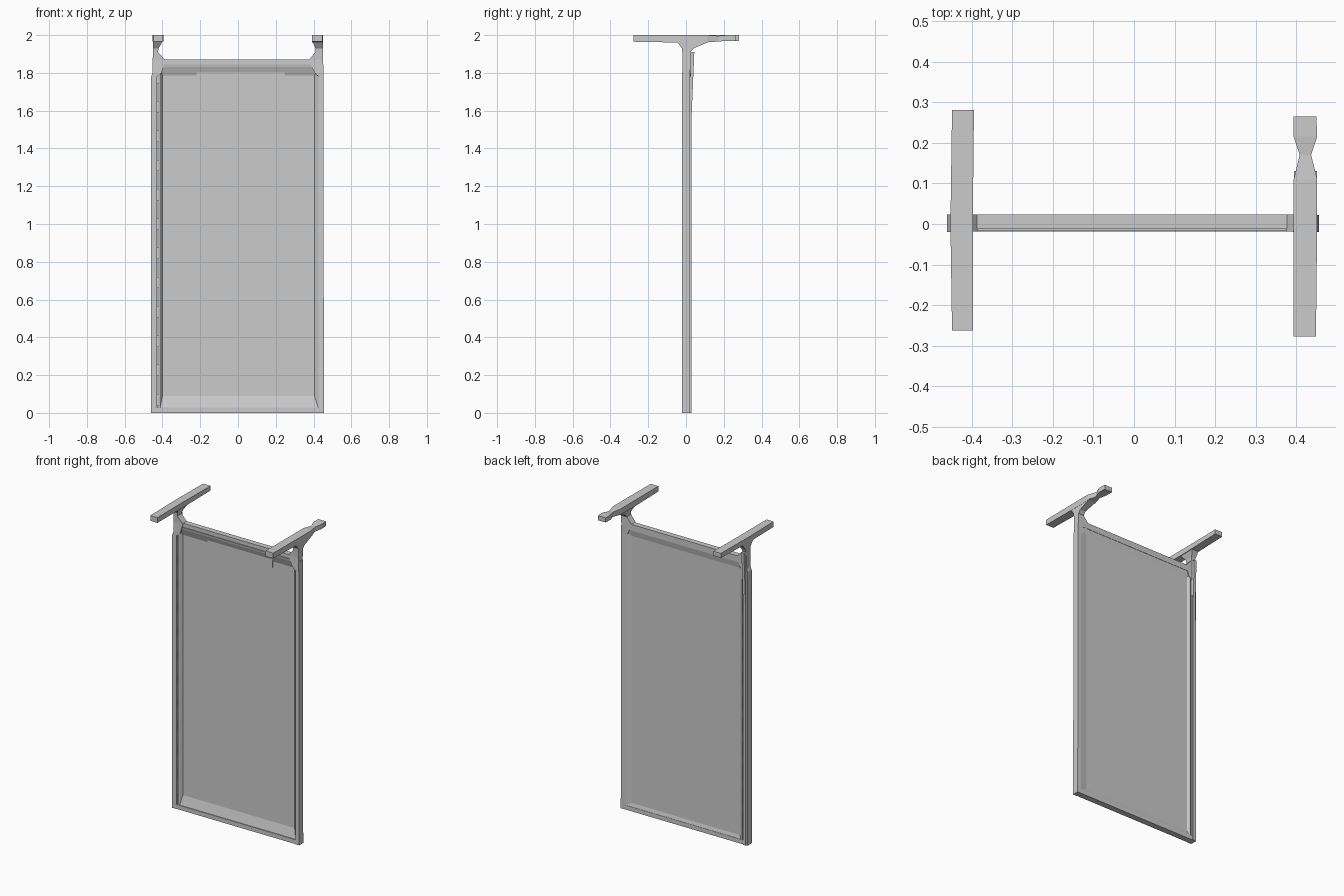
import bpy, bmesh


def loft(name, sections):
    """Skin a list of four-point sections and cap both ends."""
    bm = bmesh.new()
    rings = [[bm.verts.new(p) for p in s] for s in sections]
    for a, b in zip(rings, rings[1:]):
        for i in range(4):
            j = (i + 1) % 4
            bm.faces.new((a[i], a[j], b[j], b[i]))
    bm.faces.new(rings[0])
    bm.faces.new(rings[-1])
    bmesh.ops.recalc_face_normals(bm, faces=bm.faces)
    me = bpy.data.meshes.new(name)
    bm.to_mesh(me)
    bm.free()
    ob = bpy.data.objects.new(name, me)
    bpy.context.collection.objects.link(ob)
    return ob


def flat(x0, x1, y0, y1, z):      # horizontal section
    return [(x0, y0, z), (x1, y0, z), (x1, y1, z), (x0, y1, z)]


def upright(x0, x1, z0, z1, y):   # section facing y
    return [(x0, y, z0), (x1, y, z0), (x1, y, z1), (x0, y, z1)]


def box(name, x0, x1, y0, y1, z0, z1):
    return loft(name, [flat(x0, x1, y0, y1, z0), flat(x0, x1, y0, y1, z1)])


# Large panel with a sloped recess on the front and a shallow one on the back
loft("panel", [
    upright(-0.40, 0.405, 0.09, 1.785, 0.004),
    upright(-0.412, 0.425, 0.025, 1.83, -0.013),
    upright(-0.42, 0.452, 0.003, 1.845, -0.016),
    upright(-0.42, 0.452, 0.003, 1.845, 0.022),
    upright(-0.412, 0.44, 0.02, 1.83, 0.022),
    upright(-0.40, 0.38, 0.05, 1.79, 0.014)])

# Rails and the raised plate at the top of the panel
box("top_rail", -0.42, 0.42, -0.012, 0.024, 1.83, 1.87)
box("bottom_rail", -0.455, 0.452, -0.018, 0.022, 0, 0.028)
loft("upper_plate", [upright(-0.22, 0.25, 1.75, 1.835, 0.006),
                     upright(-0.22, 0.25, 1.745, 1.835, -0.002)])

# Side posts that narrow to a neck and flare under the crossbars
loft("left_post", [
    flat(-0.46, -0.43, -0.02, 0.024, 0),
    flat(-0.46, -0.43, -0.02, 0.024, 1.78),
    flat(-0.452, -0.405, -0.02, 0.024, 1.80),
    flat(-0.452, -0.385, -0.018, 0.024, 1.868),
    flat(-0.45, -0.424, -0.02, 0.024, 1.91),
    flat(-0.45, -0.42, -0.022, 0.032, 1.93),
    flat(-0.45, -0.40, -0.05, 0.06, 1.968)])
loft("right_post", [
    flat(0.428, 0.455, -0.02, 0.022, 0),
    flat(0.428, 0.452, -0.02, 0.022, 1.78),
    flat(0.405, 0.45, -0.02, 0.022, 1.80),
    flat(0.375, 0.45, -0.018, 0.024, 1.868),
    flat(0.41, 0.45, -0.02, 0.024, 1.91),
    flat(0.41, 0.45, -0.022, 0.04, 1.93),
    flat(0.394, 0.45, -0.05, 0.13, 1.968)])

# Slim tapered brace behind the left post
loft("left_brace", [
    flat(-0.45, -0.432, 0.02, 0.028, 0.0),
    flat(-0.45, -0.432, 0.02, 0.03, 1.58),
    flat(-0.448, -0.43, 0.022, 0.044, 1.91)])

# Short ties across the narrow gap beside the left post
for i in range(12):
    z = 0.04 + i * 0.155
    box("gap_tie", -0.434, -0.417, -0.008, 0.016, z, z + 0.06)
box("gap_strip", -0.434, -0.425, 0.0, 0.016, 0.02, 1.80)

# Crossbars: a plain left one and a right one with a pinched waist
loft("left_crossbar", [
    upright(-0.448, -0.397, 1.965, 2, -0.262),
    upright(-0.452, -0.397, 1.965, 2, 0),
    upright(-0.448, -0.394, 1.97, 2, 0.281)])
loft("right_crossbar", [
    upright(0.393, 0.448, 1.965, 2, -0.277),
    upright(0.393, 0.451, 1.96, 2, 0),
    upright(0.393, 0.451, 1.962, 2, 0.11),
    upright(0.408, 0.436, 1.966, 1.996, 0.17),
    upright(0.393, 0.451, 1.97, 2, 0.215),
    upright(0.393, 0.449, 1.97, 2, 0.265)])
